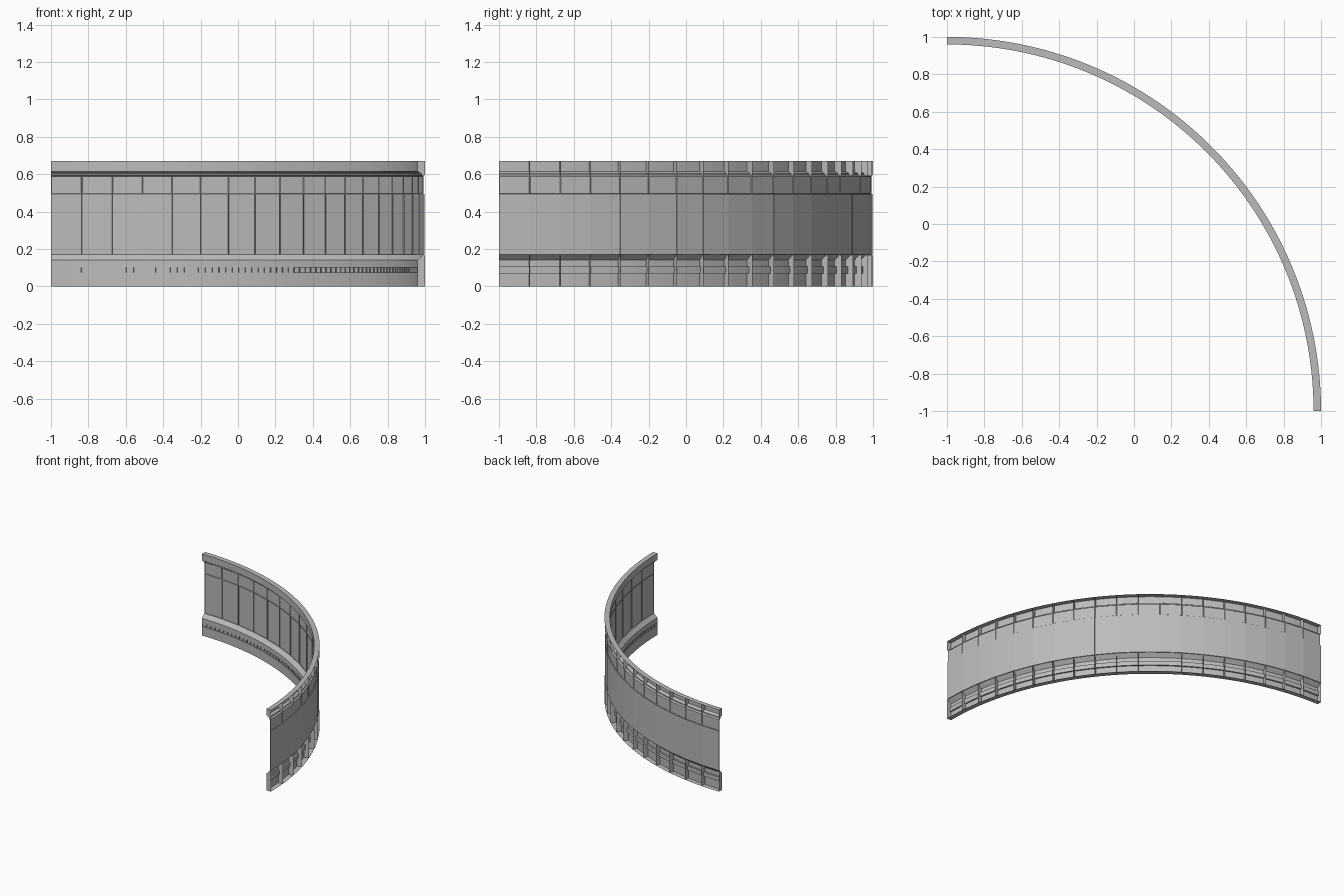
import bpy, bmesh, math
from mathutils import Vector

cube = bpy.data.objects.get("Cube")
if cube:
    bpy.data.objects.remove(cube)

SEGS = 19                      # bays along the quarter circle
STEP = math.radians(90) / SEGS
R_OUT, R_IN, R_WALL, R_PANEL = 2.0, 1.96, 1.99, 1.997

gray = bpy.data.materials.new("wall_gray")
gray.use_nodes = True
gray.diffuse_color = (0.5, 0.5, 0.5, 1)
gray.node_tree.nodes["Principled BSDF"].inputs["Base Color"].default_value = (0.5, 0.5, 0.5, 1)


def arc(angle, r, z):
    return Vector((r * math.cos(angle) - 1, r * math.sin(angle) - 1, z))


def point(bay, u, r, z, flat=False):
    """Point in a bay, either on the arc or on its straight chord."""
    if flat:
        return arc(bay * STEP, r, z).lerp(arc((bay + 1) * STEP, r, z), u)
    return arc((bay + u) * STEP, r, z)


def strip(bm, bay, us, profile, flat=False):
    """Sweep a profile of (radius, height) through one bay."""
    rows = [[bm.verts.new(point(bay, u, r, z, flat)) for u in us] for r, z in profile]
    faces = []
    for low, high in zip(rows, rows[1:]):
        for k in range(len(us) - 1):
            faces.append(bm.faces.new((low[k], high[k], high[k + 1], low[k + 1])))
    return faces


def finish(bm, name, smooth=False):
    bmesh.ops.remove_doubles(bm, verts=bm.verts, dist=0.0002)
    mesh = bpy.data.meshes.new(name)
    bm.to_mesh(mesh)
    bm.free()
    obj = bpy.data.objects.new(name, mesh)
    bpy.context.collection.objects.link(obj)
    mesh.materials.append(gray)
    if smooth:
        bpy.ops.object.select_all(action='DESELECT')
        obj.select_set(True)
        bpy.context.view_layer.objects.active = obj
        bpy.ops.object.shade_smooth_by_angle(angle=math.radians(15))
    return obj


quarters = [0, 0.25, 0.5, 0.75, 1]

# Plinth, open at the back, with small slots along the inside
bm = bmesh.new()
slots = []
base_profile = [(R_OUT, 0), (R_IN, 0), (R_IN, 0.075), (R_IN, 0.1), (R_IN, 0.14),
                (1.985, 0.165), (R_WALL, 0.17)]
for bay in range(SEGS):
    faces = strip(bm, bay, quarters, base_profile)
    slots += faces[8:12]
bmesh.ops.inset_individual(bm, faces=slots, thickness=0.007)
for f in slots:
    for v in f.verts:
        v.co += Vector((v.co.x + 1, v.co.y + 1, 0)).normalized() * 0.006
finish(bm, "plinth", True)

# Cornice, also a channel open at the back
bm = bmesh.new()
top_profile = [(R_WALL, 0.59), (1.98, 0.595), (1.98, 0.603), (R_IN, 0.615),
               (R_IN, 0.67), (R_OUT, 0.67)]
for bay in range(SEGS):
    strip(bm, bay, quarters, top_profile)
finish(bm, "cornice", True)

# Flat wall bays with a recessed main panel and a recessed upper band
bm = bmesh.new()
for bay in range(SEGS):
    panels = strip(bm, bay, [0, 1], [(R_WALL, 0.17), (R_WALL, 0.495), (R_WALL, 0.59)], True)
    for panel, rim, depth in ((panels[0], 0.006, 0.007), (panels[1], 0.004, 0.003)):
        bmesh.ops.inset_individual(bm, faces=[panel], thickness=rim)
        out = arc((bay + 0.5) * STEP, 1, 0) - arc(0, 0, 0)
        for v in panel.verts:
            v.co += out * depth
finish(bm, "wall_panels")

# Housing behind the slots
bm = bmesh.new()
for bay in range(SEGS):
    strip(bm, bay, quarters, [(R_IN, 0.105), (1.972, 0.105), (1.972, 0.07), (R_IN, 0.07)])
finish(bm, "slot_housing", True)

# Dividers closing the rear channels at each seam
bm = bmesh.new()
rib_base = [(R_IN, 0), (R_OUT, 0), (R_OUT, 0.165), (R_WALL, 0.17), (R_IN, 0.14)]
rib_top = [(R_IN, 0.67), (R_IN, 0.615), (1.98, 0.603), (1.98, 0.595), (R_WALL, 0.59),
           (R_OUT, 0.595), (R_OUT, 0.67)]
for seam in range(SEGS + 1):
    for outline in (rib_base, rib_top):
        bm.faces.new([bm.verts.new(arc(seam * STEP, r, z)) for r, z in outline])
finish(bm, "seam_dividers")
